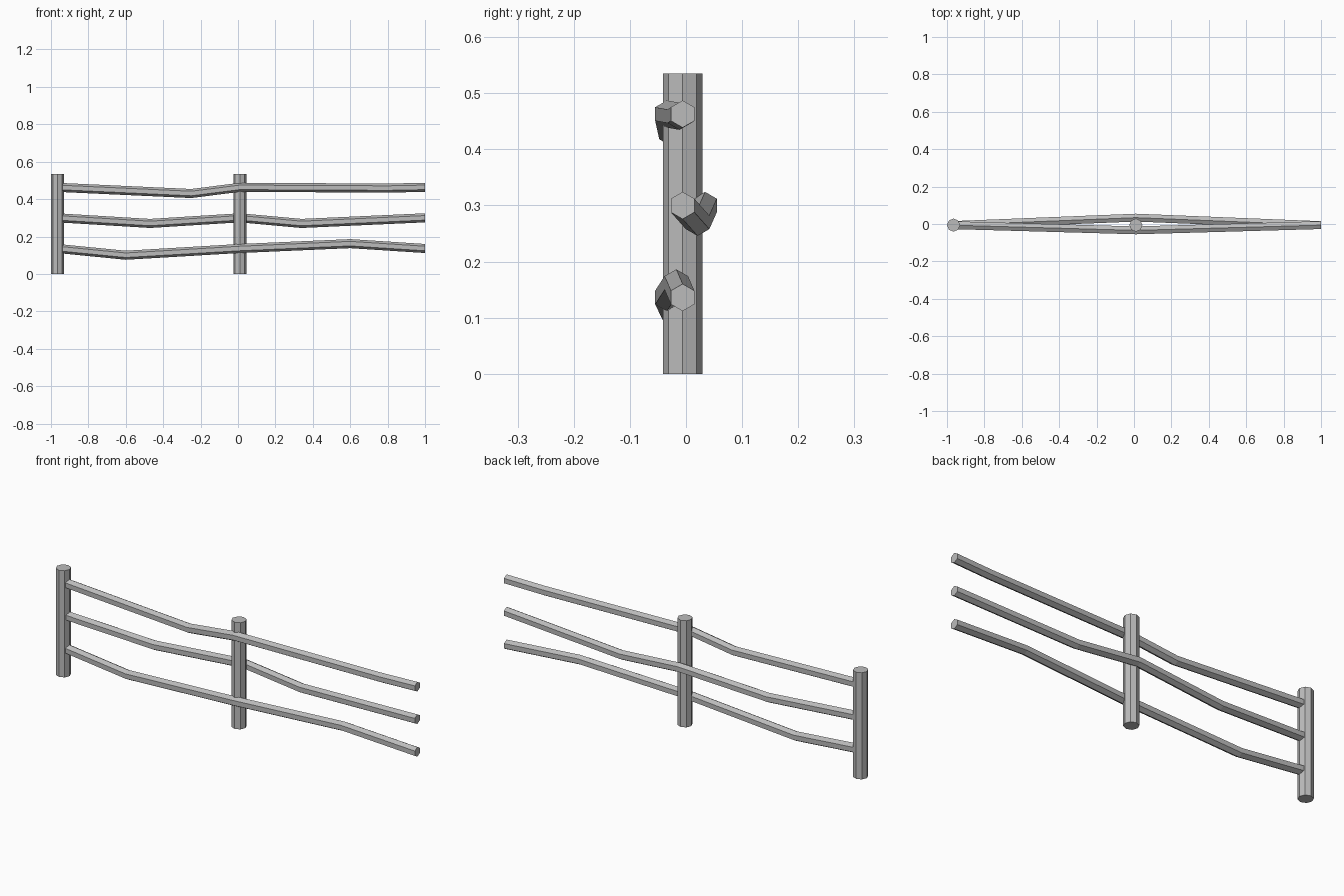
import bpy
import bmesh
from math import sin, cos, pi

cube = bpy.data.objects.get("Cube")
if cube:
    bpy.data.objects.remove(cube, do_unlink=True)

grey = bpy.data.materials.new("plain_grey")
grey.use_nodes = True
colour = (0.5, 0.5, 0.5, 1)
grey.diffuse_color = colour
grey.node_tree.nodes["Principled BSDF"].inputs["Base Color"].default_value = colour

CENTRE_Y = -0.006
POST_X = (-0.965, 0.01)
POST_HEIGHT = 0.535
POST_RADIUS = 0.035
RAIL_RADIUS = 0.0242
END_X = 1.0


def loft(name, rings):
    """Skin a list of matching rings into one closed, flat-shaded solid."""
    bm = bmesh.new()
    loops = [[bm.verts.new(p) for p in ring] for ring in rings]
    for a, b in zip(loops, loops[1:]):
        for i in range(len(a)):
            j = (i + 1) % len(a)
            bm.faces.new((a[i], a[j], b[j], b[i]))
    bm.faces.new(loops[0])
    bm.faces.new(loops[-1])
    bmesh.ops.recalc_face_normals(bm, faces=bm.faces)
    mesh = bpy.data.meshes.new(name)
    bm.to_mesh(mesh)
    bm.free()
    mesh.materials.append(grey)
    obj = bpy.data.objects.new(name, mesh)
    bpy.context.collection.objects.link(obj)


def post(name, x):
    """Upright octagonal post."""
    turns = [i * pi / 4 for i in range(8)]
    loft(name, [[(x + POST_RADIUS * cos(t), CENTRE_Y + POST_RADIUS * sin(t), z)
                 for t in turns] for z in (0, POST_HEIGHT)])


def rail(name, side, path):
    """Bent hexagonal rail passing in front of or behind the middle post."""
    turns = [pi / 2 + i * pi / 3 for i in range(6)]
    rings = []
    for x, z in path:
        reach = END_X - POST_X[1]
        nearness = max(0, 1 - abs(x - POST_X[1]) / reach)
        y = CENTRE_Y + nearness * (side - CENTRE_Y)
        rings.append([(x, y + RAIL_RADIUS * cos(t), z + RAIL_RADIUS * sin(t))
                      for t in turns])
    loft(name, rings)


# Posts
post("end_post", POST_X[0])
post("middle_post", POST_X[1])

# Rails: the middle one runs behind the post, the others in front
left, mid = POST_X
rail("top_rail", -0.034,
     [(left, 0.463), (-0.25, 0.43), (mid, 0.463), (0.8, 0.459), (END_X, 0.463)])
rail("middle_rail", 0.034,
     [(left, 0.30), (-0.47, 0.27), (mid, 0.30), (0.34, 0.27), (END_X, 0.30)])
rail("bottom_rail", -0.034,
     [(left, 0.136), (-0.6, 0.10), (mid, 0.136), (0.6, 0.162), (END_X, 0.136)])
